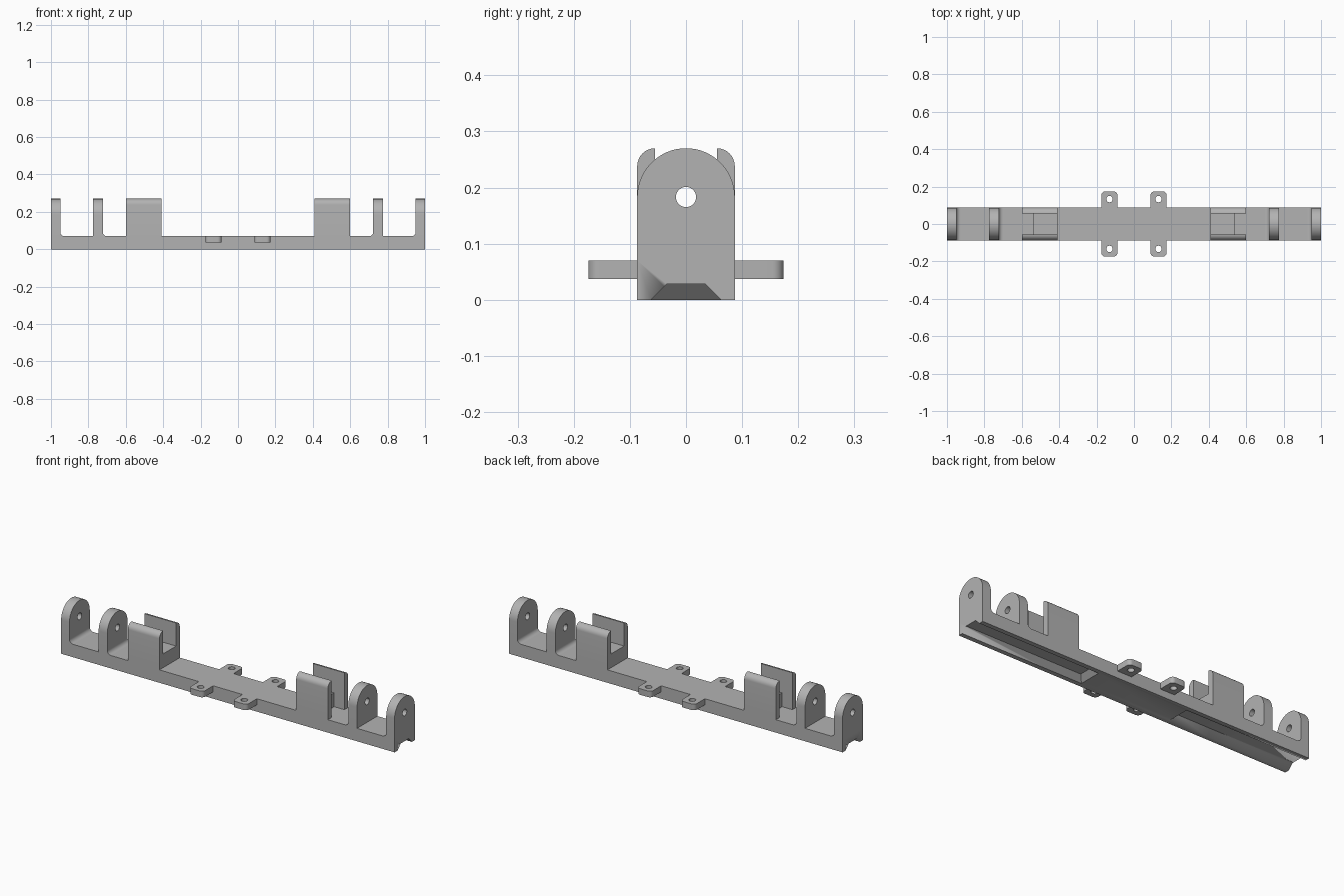
import bpy, bmesh
from math import sin, cos, pi, radians
from mathutils import Vector

cube = bpy.data.objects.get("Cube")
if cube:
    bpy.data.objects.remove(cube, do_unlink=True)

grey = bpy.data.materials.new("plain_grey")
grey.use_nodes = True
GREY = (0.45, 0.45, 0.45, 1)
grey.diffuse_color = GREY
grey.node_tree.nodes["Principled BSDF"].inputs["Base Color"].default_value = GREY

# Main dimensions
HALF_W, BAR_H, TOP = 0.087, 0.07, 0.27


def arc(cx, cy, r, a0, a1, n=8):
    """Points along an arc, angles in degrees."""
    return [(cx + r * cos(radians(a0 + (a1 - a0) * i / n)),
             cy + r * sin(radians(a0 + (a1 - a0) * i / n))) for i in range(n + 1)]


def circle(cx, cy, r, n=32):
    return arc(cx, cy, r, 0, 360, n)[:-1]


def rect(u0, u1, v0, v1):
    return [(u0, v0), (u1, v0), (u1, v1), (u0, v1)]


def finish(name, bm, mirror=""):
    """Turn a bmesh into a grey object, optionally mirrored across x and y."""
    bmesh.ops.recalc_face_normals(bm, faces=bm.faces)
    mesh = bpy.data.meshes.new(name)
    bm.to_mesh(mesh)
    bm.free()
    mesh.materials.append(grey)
    obj = bpy.data.objects.new(name, mesh)
    bpy.context.collection.objects.link(obj)
    bpy.ops.object.select_all(action='DESELECT')
    obj.select_set(True)
    bpy.context.view_layer.objects.active = obj
    bpy.ops.object.shade_smooth_by_angle(angle=radians(30))
    if mirror:
        mod = obj.modifiers.new("mirror", 'MIRROR')
        mod.use_axis = ("x" in mirror, "y" in mirror, False)
        mod.use_mirror_merge = False
    return obj


def prism(name, loops, axis, lo, hi, mirror=""):
    """Extrude an outline (plus hole outlines) along an axis from lo to hi."""
    place = {"x": lambda u, v: (lo, u, v),
             "y": lambda u, v: (u, lo, v),
             "z": lambda u, v: (u, v, lo)}[axis]
    bm = bmesh.new()
    edges = []
    for loop in loops:
        verts = [bm.verts.new(place(*p)) for p in loop]
        edges += [bm.edges.new((verts[i - 1], verts[i])) for i in range(len(verts))]
    bmesh.ops.triangle_fill(bm, edges=edges, use_beauty=True)
    out = bmesh.ops.extrude_face_region(bm, geom=bm.faces[:])
    moved = [g for g in out["geom"] if isinstance(g, bmesh.types.BMVert)]
    step = Vector([(hi - lo) * (a == axis) for a in "xyz"])
    bmesh.ops.translate(bm, verts=moved, vec=step)
    return finish(name, bm, mirror)


# Base bar with a dovetail groove under each end
bar = prism("base_bar", [rect(-HALF_W, HALF_W, 0, BAR_H)], "x", -1, 1)
bm = bmesh.new()
for y in (-1, 1):
    for x_in, half, z in ((0.26, 0.072, -0.01), (0.298, 0.034, 0.028)):
        for x in (x_in, 1.1):
            bm.verts.new((x, y * half, z))
bmesh.ops.convex_hull(bm, input=bm.verts[:])
cutter = finish("groove_cutter", bm, "x")
cutter.hide_render = True
cut = bar.modifiers.new("grooves", 'BOOLEAN')
cut.operation, cut.solver, cut.object = 'DIFFERENCE', 'EXACT', cutter
bpy.context.view_layer.objects.active = bar
bpy.ops.object.modifier_apply(modifier=cut.name)
bpy.data.objects.remove(cutter, do_unlink=True)

# Round-topped pivot lugs with a cross hole, each with a fillet on its inner foot
axle_z = TOP - HALF_W
lug = [(-HALF_W, BAR_H), (HALF_W, BAR_H)] + arc(0, axle_z, HALF_W, 0, 180, 32)
R = 0.022
for label, x0, x1 in (("outer", 0.95, 1.0), ("inner", 0.723, 0.775)):
    prism(label + "_lug", [lug, circle(0, axle_z, 0.018)], "x", x0, x1, "x")
    foot = [(x0, BAR_H)] + arc(x0 - R, BAR_H + R, R, 0, -90)
    prism(label + "_lug_fillet", [foot], "y", -HALF_W, HALF_W, "x")

# Cradles: two side walls with a rounded outer top edge and a raised floor
INNER = 0.055
R = HALF_W - INNER
wall = [(INNER, BAR_H), (HALF_W, BAR_H)] + arc(INNER, TOP - R, R, 0, 90)
prism("cradle_wall", [wall], "x", 0.41, 0.6, "xy")
prism("cradle_floor", [rect(-INNER, INNER, BAR_H, 0.145)], "x", 0.41, 0.538, "x")

# Screw tabs along both sides of the middle
X0, X1, Y1, R = 0.088, 0.174, 0.174, 0.02
tab = ([(X0, HALF_W), (X1, HALF_W)] + arc(X1 - R, Y1 - R, R, 0, 90)
       + arc(X0 + R, Y1 - R, R, 90, 180))
prism("screw_tab", [tab, circle((X0 + X1) / 2, 0.133, 0.017)], "z", 0.037, BAR_H, "xy")
